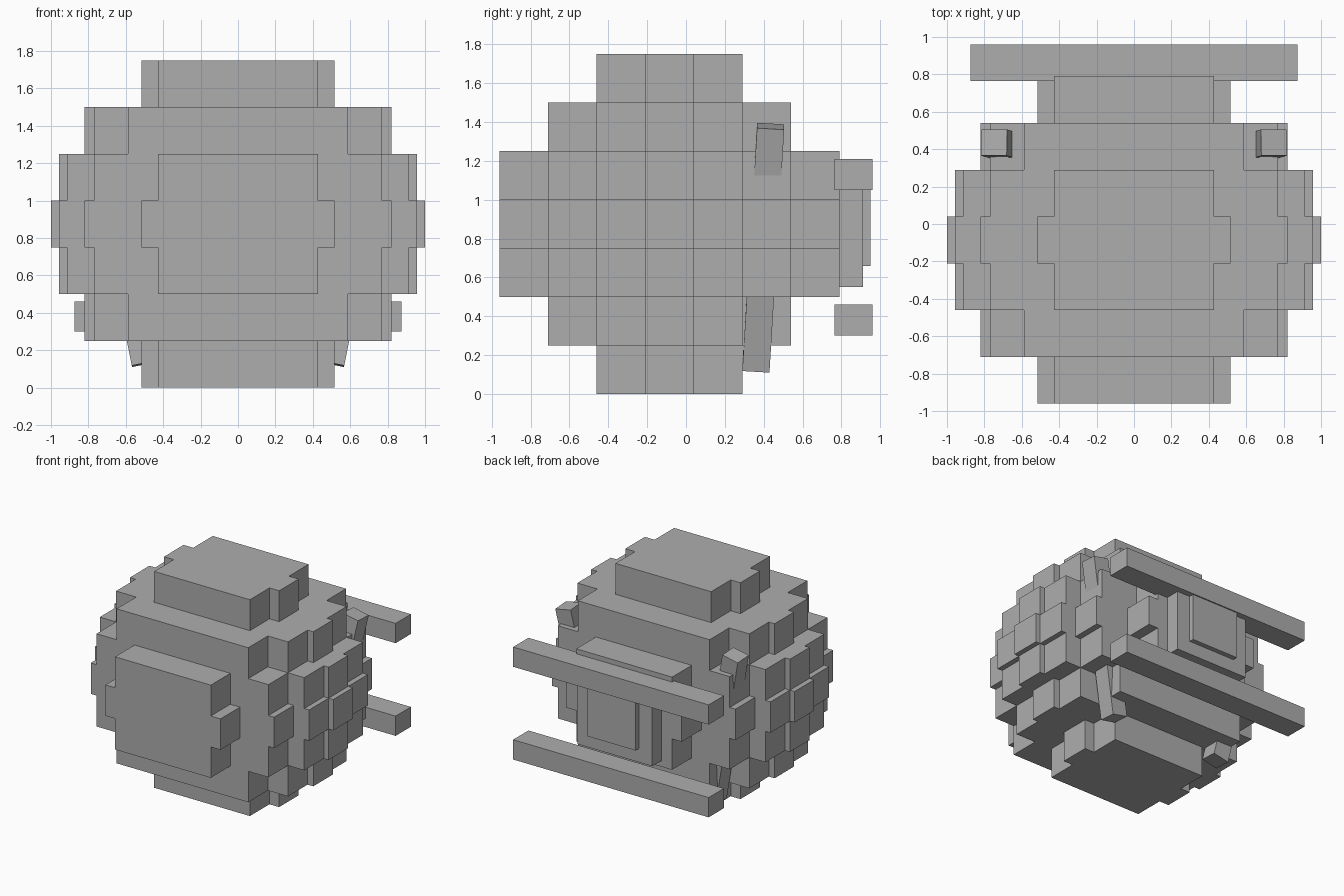
import bpy, bmesh, math
from mathutils import Matrix, Euler, Vector

if "Cube" in bpy.data.objects:
    bpy.data.objects.remove(bpy.data.objects["Cube"])

grey = bpy.data.materials.new("plain grey")
grey.diffuse_color = (0.42, 0.42, 0.42, 1)
grey.use_nodes = True
grey.node_tree.nodes["Principled BSDF"].inputs["Base Color"].default_value = grey.diffuse_color

STEP = 0.25               # block size
CY, CZ = -0.085, 0.875    # centre of the blocky ball


def finish(name, bm):
    bmesh.ops.recalc_face_normals(bm, faces=bm.faces)
    me = bpy.data.meshes.new(name)
    bm.to_mesh(me)
    bm.free()
    me.materials.append(grey)
    ob = bpy.data.objects.new(name, me)
    bpy.context.collection.objects.link(ob)
    return ob


def box(name, centre, size, rot=(0, 0, 0)):
    bm = bmesh.new()
    m = (Matrix.Translation(centre) @ Euler(rot).to_matrix().to_4x4()
         @ Matrix.Diagonal((*size, 1)))
    bmesh.ops.create_cube(bm, size=1, matrix=m)
    return finish(name, bm)


# Blocky ball: columns along x, each as long as the sphere is wide there
def half_width(i, j):
    if i * i + j * j > 10 or max(abs(i), abs(j)) > 3:
        return 0.0
    return math.sqrt(1 - (i * i + j * j) * 4 / 49)


bm = bmesh.new()


def quad(points, outward):
    f = bm.faces.new([bm.verts.new(p) for p in points])
    f.normal_update()
    if f.normal.dot(Vector(outward)) < 0:
        f.normal_flip()


H = STEP / 2
for i in range(-3, 4):
    for j in range(-3, 4):
        h = half_width(i, j)
        if h == 0:
            continue
        y, z = CY + i * STEP, CZ + j * STEP
        # end caps
        for s in (-1, 1):
            quad([(s * h, y + a * H, z + b * H)
                  for a, b in ((-1, -1), (1, -1), (1, 1), (-1, 1))], (s, 0, 0))
        # exposed side walls beyond each shorter neighbour
        for di, dj in ((1, 0), (-1, 0), (0, 1), (0, -1)):
            n = half_width(i + di, j + dj)
            if n >= h - 1e-6:
                continue
            spans = [(-h, h)] if n == 0 else [(n, h), (-h, -n)]
            p = (y + (di + dj) * H if di else y - H, z + dj * H if dj else z - H)
            q = (p[0] if di else y + H, p[1] if dj else z + H)
            for x0, x1 in spans:
                quad([(x0, *p), (x1, *p), (x1, *q), (x0, *q)], (0, di, dj))

me = bpy.data.meshes.new("blocky_ball")
bm.to_mesh(me)
bm.free()
me.materials.append(grey)
bpy.context.collection.objects.link(bpy.data.objects.new("blocky_ball", me))

# Two horizontal rear beams
for name, z in (("upper_rear_beam", 1.13), ("lower_rear_beam", 0.38)):
    box(name, (0, 0.8625, z), (1.75, 0.195, 0.16))

# Stepped hatch on the back
box("hatch_frame", (0, 0.84, CZ), (0.67, 0.14, 0.65))
box("hatch_panel", (0, 0.925, CZ), (0.43, 0.05, 0.43))

# Leaning struts that run through the ball, one per side
for side, s in (("right", 1), ("left", -1)):
    box(side + "_strut", (s * 0.6235, 0.3975, 0.753), (0.14, 0.14, 1.277),
        (math.radians(-3.4), s * math.radians(11.3), 0))
